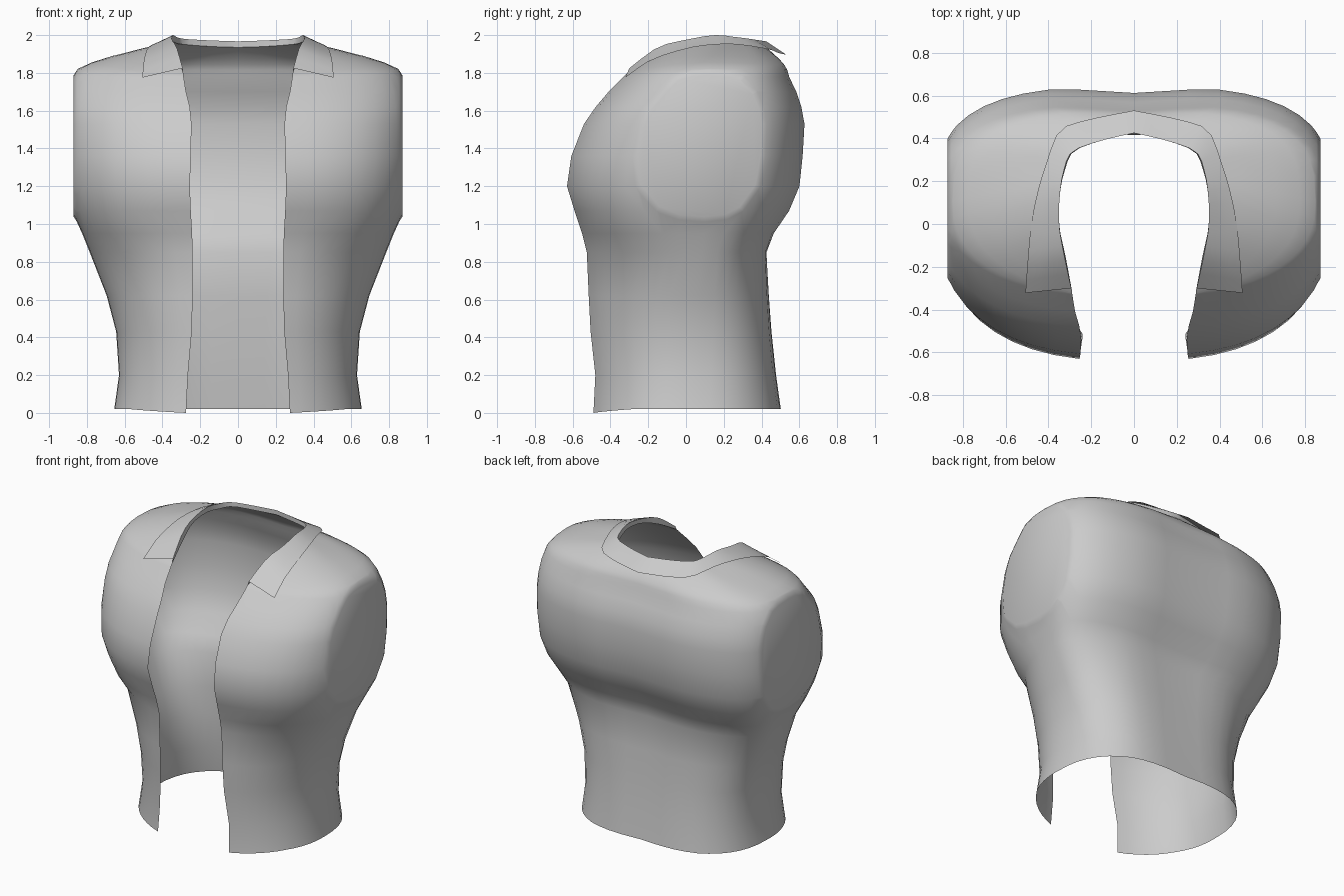
import bpy, bmesh, math
from mathutils import Vector
from mathutils.bvhtree import BVHTree

if "Cube" in bpy.data.objects:
    bpy.data.objects.remove(bpy.data.objects["Cube"])

cloth = bpy.data.materials.new("grey_cloth")
cloth.diffuse_color = (0.6, 0.6, 0.6, 1)
cloth.use_nodes = True
cloth.node_tree.nodes["Principled BSDF"].inputs["Base Color"].default_value = cloth.diffuse_color
N = 11  # columns per quarter

# Torso rings: height, opening half-width, front y, side half-width, back y
RINGS = [
    (0.00, 0.275, -0.490, 0.655, 0.525), (0.20, 0.265, -0.480, 0.630, 0.500),
    (0.43, 0.245, -0.505, 0.645, 0.475), (0.62, 0.240, -0.515, 0.695, 0.460),
    (0.85, 0.240, -0.525, 0.785, 0.445), (0.95, 0.243, -0.550, 0.825, 0.478),
    (1.07, 0.250, -0.590, 0.880, 0.560), (1.20, 0.255, -0.630, 0.915, 0.615),
    (1.36, 0.250, -0.607, 0.930, 0.632), (1.53, 0.246, -0.540, 0.930, 0.642),
    (1.62, 0.255, -0.478, 0.925, 0.625), (1.70, 0.275, -0.410, 0.910, 0.598),
    (1.78, 0.288, -0.330, 0.885, 0.560)]

# Neck edge and collar edges, from the front end round to the back centre
NECK = [(.29, -.31, 1.80), (.32, -.15, 1.89), (.35, 0, 1.945), (.345, .15, 1.965),
        (.32, .26, 1.955), (.28, .34, 1.95), (.15, .39, 1.94), (0, .425, 1.935)]
COLLAR_IN = [(.293, -.30, 1.825), (.325, -.15, 1.935), (.35, 0, 1.975), (.345, .15, 2.0),
             (.325, .26, 1.99), (.285, .34, 1.98), (.15, .39, 1.972), (0, .425, 1.967)]
COLLAR_OUT = [(.507, -.322, 1.775), (.497, -.18, 1.87), (.48, 0, 1.925), (.45, .15, 1.95),
              (.41, .28, 1.95), (.345, .437, 1.925), (.20, .49, 1.905), (0, .53, 1.897)]


def along(points, t):
    """Point at fraction t of a Catmull-Rom curve."""
    p = [Vector(q) for q in points]
    f = t * (len(p) - 1)
    i = min(int(f), len(p) - 2)
    f -= i
    b, c = p[i], p[i + 1]
    a = p[i - 1] if i else 2 * b - c
    d = p[i + 2] if i + 2 < len(p) else 2 * c - b
    return 0.5 * (2 * b + (c - a) * f + (2 * a - 5 * b + 4 * c - d) * f * f
                  + (3 * b - a - 3 * c + d) * f ** 3)


def ring(z, xo, yf, w, yb):
    """Half cross-section from the front opening round the side to the back."""
    ys = 0.1 if z > 1 else 0.01 + 0.09 * z
    n = 2.2 if z < 0.9 else 2.6 if z < 1.65 else 2.45   # front fullness
    m = 2 / (2.6 if z < 0.9 else 3.0)                   # back fullness
    a0 = math.asin((xo / w) ** (n / 2))
    pts = []
    for j in range(N):
        a = a0 + (math.pi / 2 - a0) * j / N
        y = ys + (yf - ys) * (math.cos(a) / math.cos(a0)) ** (2 / n)
        pts.append(Vector((w * math.sin(a) ** (2 / n), y, z)))
    for j in range(N + 1):
        a = math.pi / 2 * j / N
        x = 0 if j == N else w * math.cos(a) ** m
        y = ys + (yb - ys) * math.sin(a) ** m - 0.03 * max(0, 1 - x / 0.4)
        pts.append(Vector((x, y, z)))
    if z == 0:  # hem rises slightly away from the opening
        for j, p in enumerate(pts):
            p.z = 0.02 * min(1, j / 6)
    return pts


def loft(bm, rows):
    grid = [[bm.verts.new(p) for p in row] for row in rows]
    for lo, hi in zip(grid, grid[1:]):
        for j in range(len(lo) - 1):
            bm.faces.new((lo[j], lo[j + 1], hi[j + 1], hi[j]))


def finish(bm, name):
    me = bpy.data.meshes.new(name)
    bm.to_mesh(me)
    bm.free()
    me.materials.append(cloth)
    ob = bpy.data.objects.new(name, me)
    bpy.context.collection.objects.link(ob)
    m = ob.modifiers.new("mirror", 'MIRROR')
    m.use_clip = True
    bpy.ops.object.select_all(action='DESELECT')
    ob.select_set(True)
    bpy.context.view_layer.objects.active = ob
    bpy.ops.object.shade_smooth_by_angle(angle=math.radians(50))


# Vest body: stacked rings, then shoulders running in to the neck edge
rows = [ring(*r) for r in RINGS]
top = rows[-1]
neck = [along(NECK, j / (2 * N)) for j in range(2 * N + 1)]
for s in (0.07, 0.2, 0.4, 0.7, 1.0):
    row = []
    for j, (a, b) in enumerate(zip(top, neck)):
        p = a.lerp(b, s)
        ease = 0.85 - 0.3 * min(1, j / N)   # flatter at the chest, rounder behind
        p.z = a.z + (b.z - a.z) * s ** ease
        row.append(p)
    rows.append(row)
bm = bmesh.new()
loft(bm, rows)

# Flat closed armholes with a softened rim
cut = bmesh.ops.bisect_plane(bm, geom=bm.verts[:] + bm.edges[:] + bm.faces[:],
                             plane_co=(0.853, 0, 0), plane_no=(1, 0, 0), clear_outer=True)
edges = [e for e in cut["geom_cut"] if isinstance(e, bmesh.types.BMEdge)]
cap = bmesh.ops.edgeloop_fill(bm, edges=edges)["faces"]
for f in cap:
    f.normal_update()
    if f.normal.x < 0:
        f.normal_flip()
bmesh.ops.inset_region(bm, faces=cap, thickness=0.028, depth=0.017)
bm.normal_update()
surface = BVHTree.FromBMesh(bm)
finish(bm, "vest_body")


def rest(p):
    """Lift a collar point clear of the shoulder below it."""
    hit = surface.ray_cast(Vector((p.x + 0.001, p.y, 3)), Vector((0, 0, -1)))[0]
    if hit and hit.z > 1.6:
        p.z = max(p.z, hit.z + 0.008)
    return p


# Collar: short inner wall and a band folded outwards
cols = [j / 16 for j in range(17)]
outer, inner, base = [[along(c, t) for t in cols] for c in (COLLAR_OUT, COLLAR_IN, NECK)]
band = [[rest(a.lerp(b, s)) for a, b in zip(outer, inner)] for s in (0, 0.33, 0.67)]
bm = bmesh.new()
loft(bm, band + [inner, base])
finish(bm, "collar")
